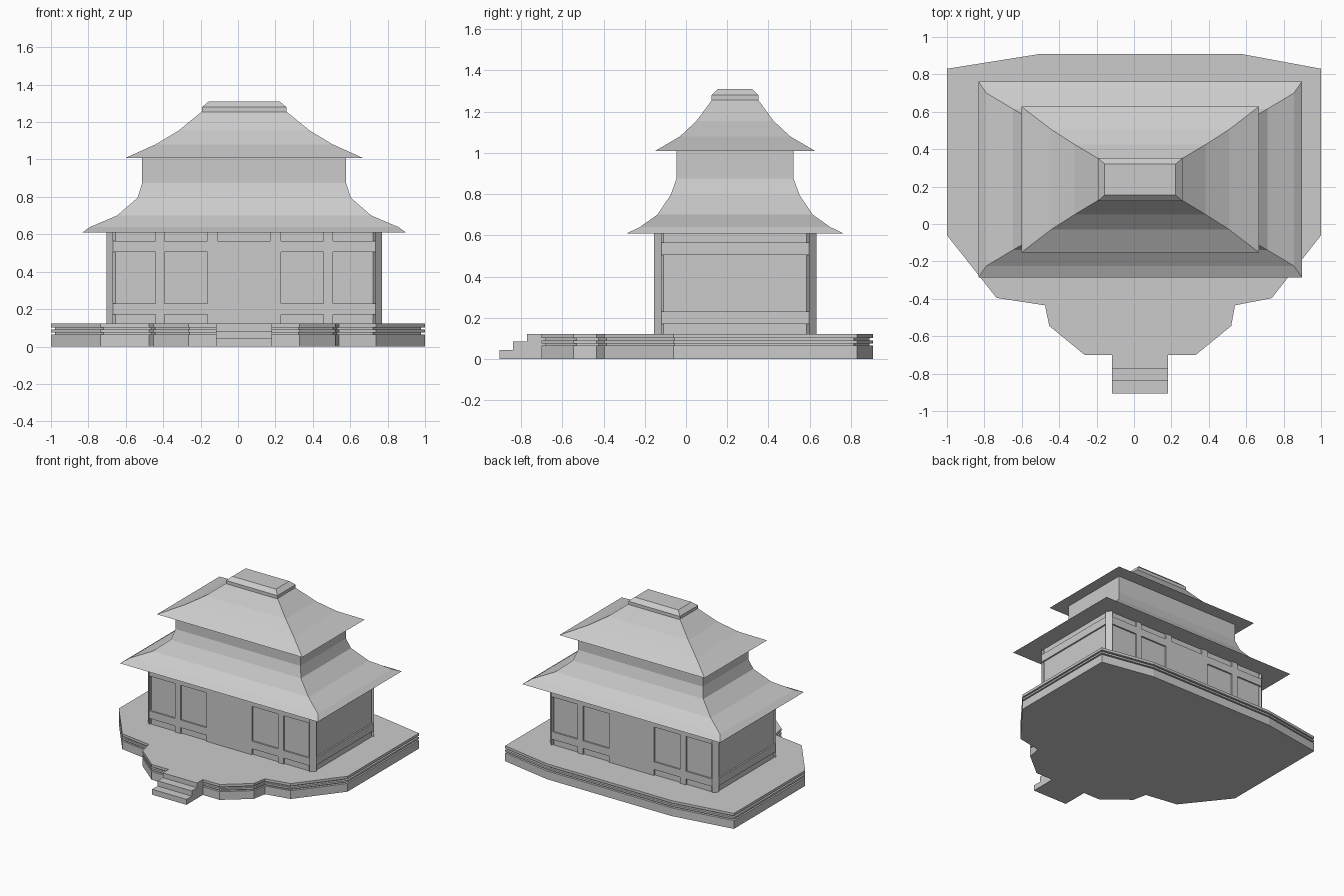
import bpy, bmesh

if "Cube" in bpy.data.objects:
    bpy.data.objects.remove(bpy.data.objects["Cube"], do_unlink=True)

# Single flat colour
grey = bpy.data.materials.new("light_grey")
grey.use_nodes = True
colour = (0.6, 0.6, 0.6, 1)
grey.diffuse_color = colour
grey.node_tree.nodes["Principled BSDF"].inputs["Base Color"].default_value = colour

CX, CY = 0.033, 0.238          # centre of the building
HX, HY = 0.737, 0.394          # half size of the walls
CHAMFER, RECESS = 0.036, 0.012
FLOOR, EAVE = 0.12, 0.615


def loft(name, rings):
    """Closed solid through rings that share a point count."""
    bm = bmesh.new()
    loops = [[bm.verts.new(p) for p in ring] for ring in rings]
    n = len(loops[0])
    for low, high in zip(loops, loops[1:]):
        for i in range(n):
            j = (i + 1) % n
            bm.faces.new((low[i], low[j], high[j], high[i]))
    bm.faces.new(loops[0][::-1])
    bm.faces.new(loops[-1])
    bmesh.ops.recalc_face_normals(bm, faces=bm.faces[:])
    mesh = bpy.data.meshes.new(name)
    bm.to_mesh(mesh)
    bm.free()
    mesh.materials.append(grey)
    obj = bpy.data.objects.new(name, mesh)
    bpy.context.collection.objects.link(obj)
    return obj


def prism(name, outline, z0, z1):
    return loft(name, [[(x, y, z) for x, y in outline] for z in (z0, z1)])


def box(name, x0, x1, y0, y1, z0, z1):
    return prism(name, [(x0, y0), (x1, y0), (x1, y1), (x0, y1)], z0, z1)


def hip_roof(name, profile):
    """Rectangular rings from (half x, half y, z)."""
    corners = [(-1, -1), (1, -1), (1, 1), (-1, 1)]
    return loft(name, [[(CX + sx * hx, CY + sy * hy, z) for sx, sy in corners]
                       for hx, hy, z in profile])


# Terrace with two grooves around its edge
outline = [(-1, 0.83), (-1, -0.06), (-0.735, -0.395), (-0.476, -0.435),
           (-0.453, -0.545), (-0.264, -0.70), (0.33, -0.70), (0.52, -0.545),
           (0.54, -0.435), (0.737, -0.396), (1, -0.06), (1, 0.83),
           (0.58, 0.908), (-0.51, 0.908)]
levels = [(1, 0), (1, 0.065), (0.978, 0.065), (0.978, 0.076), (1, 0.076), (1, 0.09),
          (0.978, 0.09), (0.978, 0.102), (1, 0.102), (1, 0.122)]
loft("terrace", [[(x * s, 0.1 + (y - 0.1) * s, z) for x, y in outline] for s, z in levels])

# Entrance steps
for i, (front, top) in enumerate([(-0.772, 0.122), (-0.838, 0.084), (-0.905, 0.043)]):
    box(f"entrance_step_{i + 1}", -0.117, 0.183, front, -0.68, 0, top)

# Recessed wall core, chamfered at the corners
cx, cy = HX - RECESS, HY - RECESS
k = CHAMFER
core = [(-cx + k, -cy), (cx - k, -cy), (cx, -cy + k), (cx, cy - k),
        (cx - k, cy), (-cx + k, cy), (-cx, cy - k), (-cx, -cy + k)]
prism("wall_core", [(CX + x, CY + y) for x, y in core], FLOOR, EAVE)

# Corner posts with a diagonal outer face
for sx in (-1, 1):
    for sy in (-1, 1):
        post = [(HX - k, HY), (HX, HY - k), (HX - 2 * k / 1.5, HY - k), (HX - k, HY - 2 * k / 1.5)]
        post = [(HX - k, HY), (HX, HY - k), (HX - k, HY - k)]
        side = "left" if sx > 0 else "right"
        end = "back" if sy > 0 else "front"
        prism(f"{end}_{side}_corner_post",
              [(CX + sx * x, CY + sy * y) for x, y in post], FLOOR, EAVE)

# Wall framing: two rails all round, stiles and a doorway front and back
rails = [("lower", 0.17, 0.23), ("upper", 0.505, 0.565)]
for sign, end in ((-1, "front"), (1, "back")):
    y0, y1 = sorted((CY + sign * HY, CY + sign * (HY - 2 * RECESS)))
    for label, z0, z1 in rails:
        box(f"{end}_{label}_rail", CX - HX + k, CX + HX - k, y0, y1, z0, z1)
    box(f"{end}_door_panel", CX - 0.142, CX + 0.142, y0, y1, FLOOR, 0.565)
    for s in (-1, 1):
        for label, inner, outer in (("door", 0.142, 0.197), ("window", 0.425, 0.475)):
            xa, xb = sorted((CX + s * inner, CX + s * outer))
            box(f"{end}_{label}_stile", xa, xb, y0, y1, FLOOR, EAVE)

for sign, side in ((-1, "right"), (1, "left")):
    x0, x1 = sorted((CX + sign * HX, CX + sign * (HX - 2 * RECESS)))
    for label, z0, z1 in rails:
        box(f"{side}_{label}_rail", x0, x1, CY - HY + k, CY + HY - k, z0, z1)

# Flared lower roof rising into the upper wall
hip_roof("lower_roof", [(0.865, 0.524, 0.61), (0.822, 0.462, 0.64), (0.68, 0.377, 0.70),
                        (0.57, 0.313, 0.795), (0.545, 0.284, 0.875), (0.545, 0.284, 1.012)])

# Flared upper roof
hip_roof("upper_roof", [(0.635, 0.39, 1.008), (0.475, 0.267, 1.08),
                        (0.35, 0.187, 1.155), (0.225, 0.112, 1.257)])

# Ridge cap
hip_roof("ridge_cap", [(0.225, 0.114, 1.25), (0.225, 0.114, 1.28), (0.19, 0.083, 1.31)])
